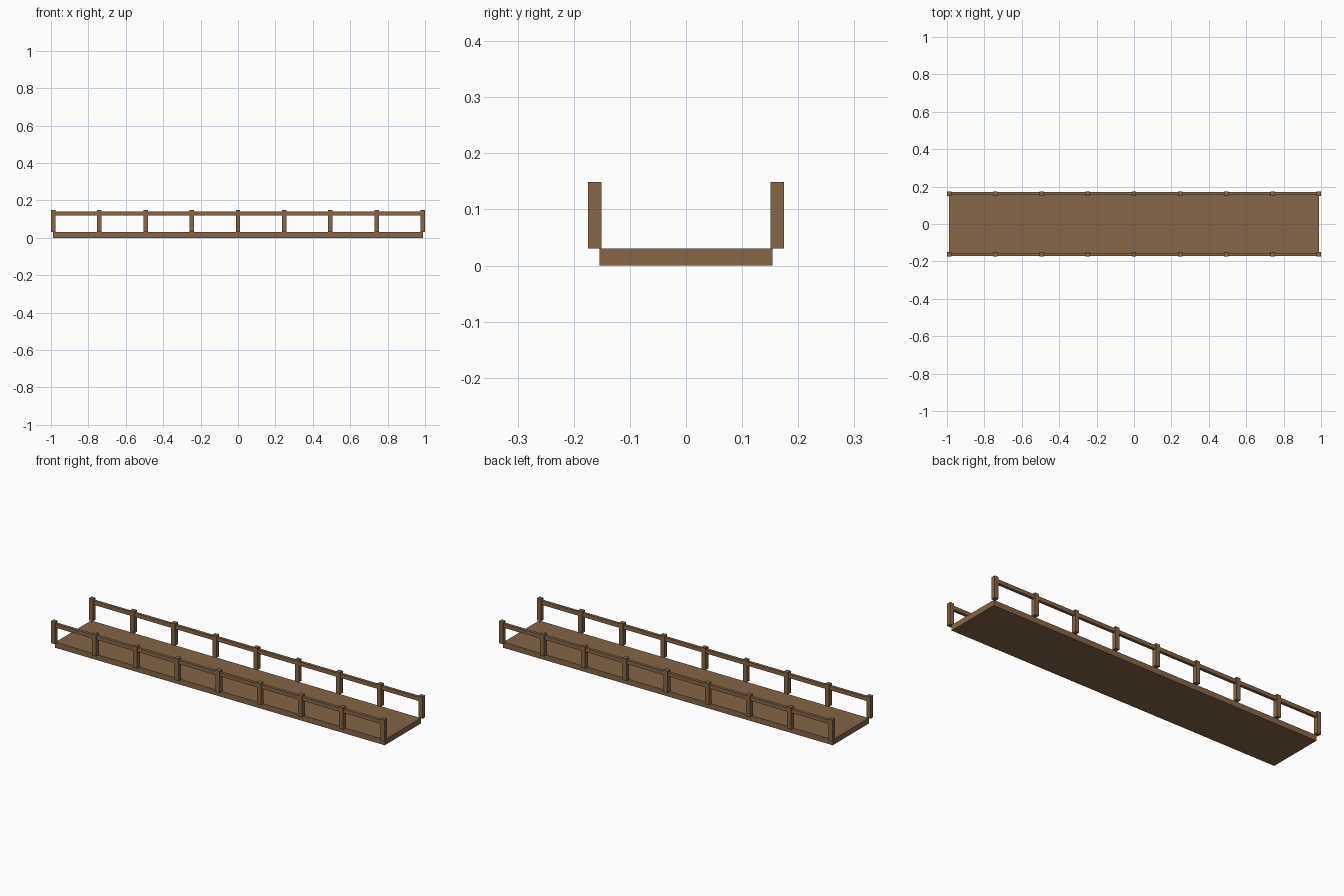
import bpy

# Remove the default cube
cube = bpy.data.objects.get("Cube")
if cube:
    bpy.data.objects.remove(cube, do_unlink=True)

# Timber colour
wood = bpy.data.materials.new("brown_wood")
wood.use_nodes = True
colour = (0.235, 0.133, 0.063, 1)
wood.diffuse_color = colour
wood.node_tree.nodes["Principled BSDF"].inputs["Base Color"].default_value = colour

DECK_LENGTH, DECK_WIDTH, DECK_TOP = 1.976, 0.308, 0.03
POST, POST_HEIGHT, POST_COUNT = 0.024, 0.119, 9
RAIL, RAIL_Z, SIDE_Y = 0.016, 0.129, 0.1625


def box(name, centre, size):
    bpy.ops.mesh.primitive_cube_add(size=1, location=centre)
    obj = bpy.context.object
    obj.name = name
    obj.scale = size
    bpy.ops.object.transform_apply(location=False, rotation=False, scale=True)
    obj.data.materials.append(wood)
    return obj


# Walkway
box("deck", (0, 0, DECK_TOP / 2), (DECK_LENGTH, DECK_WIDTH, DECK_TOP))

# Railing on each side: evenly spaced posts joined by one handrail
spacing = DECK_LENGTH / (POST_COUNT - 1)
for side, y in (("front", -SIDE_Y), ("back", SIDE_Y)):
    box(f"{side}_handrail", (0, y, RAIL_Z), (DECK_LENGTH, RAIL, 0.021))
    for i in range(POST_COUNT):
        x = -DECK_LENGTH / 2 + i * spacing
        box(f"{side}_post_{i + 1}", (x, y, DECK_TOP + POST_HEIGHT / 2),
            (POST, POST, POST_HEIGHT))
